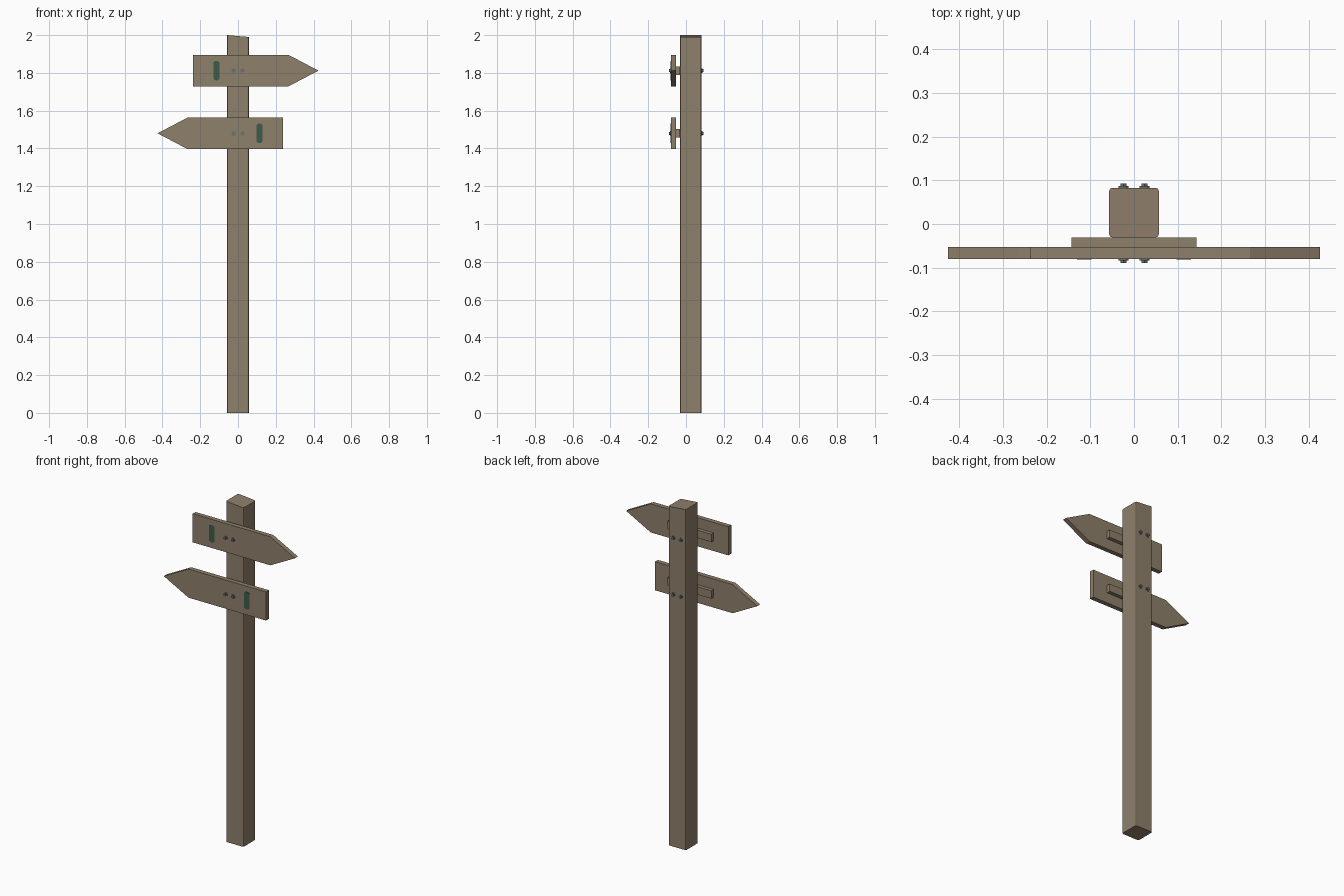
import bpy, bmesh, math
from mathutils import Matrix

if "Cube" in bpy.data.objects:
    bpy.data.objects.remove(bpy.data.objects["Cube"])


def material(name, rgb):
    m = bpy.data.materials.new(name)
    m.diffuse_color = (*rgb, 1)
    m.use_nodes = True
    m.node_tree.nodes["Principled BSDF"].inputs["Base Color"].default_value = m.diffuse_color
    return m


WOOD = material("weathered_wood", (0.275, 0.215, 0.148))
GREEN = material("dark_green", (0.045, 0.105, 0.065))
STEEL = material("bolt_steel", (0.14, 0.17, 0.18))


def finish(bm, name, mat):
    bmesh.ops.recalc_face_normals(bm, faces=bm.faces)
    me = bpy.data.meshes.new(name)
    bm.to_mesh(me)
    bm.free()
    me.materials.append(mat)
    ob = bpy.data.objects.new(name, me)
    bpy.context.collection.objects.link(ob)
    return ob


def plate(name, profile, y0, y1, mat):
    """Extrude an x/z outline from y0 to y1."""
    bm = bmesh.new()
    f = bm.faces.new([bm.verts.new((x, y0, z)) for x, z in profile])
    ext = bmesh.ops.extrude_face_region(bm, geom=[f])["geom"]
    bmesh.ops.translate(bm, vec=(0, y1 - y0, 0),
                        verts=[v for v in ext if isinstance(v, bmesh.types.BMVert)])
    return finish(bm, name, mat)


# Post: rounded vertical edges, top cut at a slight slope to the right
R, YC = 0.057, 0.026
bm = bmesh.new()
bmesh.ops.create_cube(bm, size=1, matrix=Matrix.Translation((0, YC, 1))
                      @ Matrix.Diagonal((2 * R, 2 * R, 2, 1)))
upright = [e for e in bm.edges if abs(e.verts[0].co.z - e.verts[1].co.z) > 1]
bmesh.ops.bevel(bm, geom=upright, offset=0.008, segments=2, profile=0.5, affect='EDGES')
for v in bm.verts:
    if v.co.z > 1:
        v.co.z = 2 - 0.01 * (v.co.x + R) / (2 * R)
finish(bm, "post", WOOD)


def bolt(name, x, y, z, out):
    """Thin washer with a hexagonal head; out is the y direction it faces."""
    bm = bmesh.new()
    for r, d0, d1, n in ((0.0115, 0, 0.004, 12), (0.0075, 0.003, 0.0095, 6)):
        bmesh.ops.create_cone(
            bm, cap_ends=True, segments=n, radius1=r, radius2=r, depth=d1 - d0,
            matrix=Matrix.Translation((x, y + out * (d0 + d1) / 2, z))
            @ Matrix.Rotation(math.pi / 2, 4, 'X'))
    finish(bm, name, STEEL)


# Two arrow signs, the lower one mirrored
for label, z, s in (("upper", 1.812, 1), ("lower", 1.48, -1)):
    h = 0.084
    arrow = [(-0.238, -h), (0.266, -h), (0.426, 0), (0.266, h), (-0.238, h)]
    plate(label + "_arrow_board", [(s * x, z + dz) for x, dz in arrow], -0.08, -0.053, WOOD)

    # Batten between board and post
    batten = [(-0.143, -0.023), (0.143, -0.023), (0.143, 0.023), (-0.143, 0.023)]
    plate(label + "_batten", [(x, z + dz) for x, dz in batten], -0.053, -0.031, WOOD)

    # Green marker near the blunt end
    w, a, b = 0.017, 0.044, 0.051
    marker = [(-w, -a), (-0.005, -b), (0.005, -b), (w, -a),
              (w, a), (0.005, b), (-0.005, b), (-w, a)]
    plate(label + "_marker", [(s * (x - 0.114), z + dz) for x, dz in marker],
          -0.081, -0.079, GREEN)

    # Bolts on the board front and the post back
    for side, x in (("left", -0.024), ("right", 0.024)):
        bolt(f"{label}_front_bolt_{side}", x, -0.08, z, -1)
        bolt(f"{label}_back_bolt_{side}", x, YC + R, z, 1)
